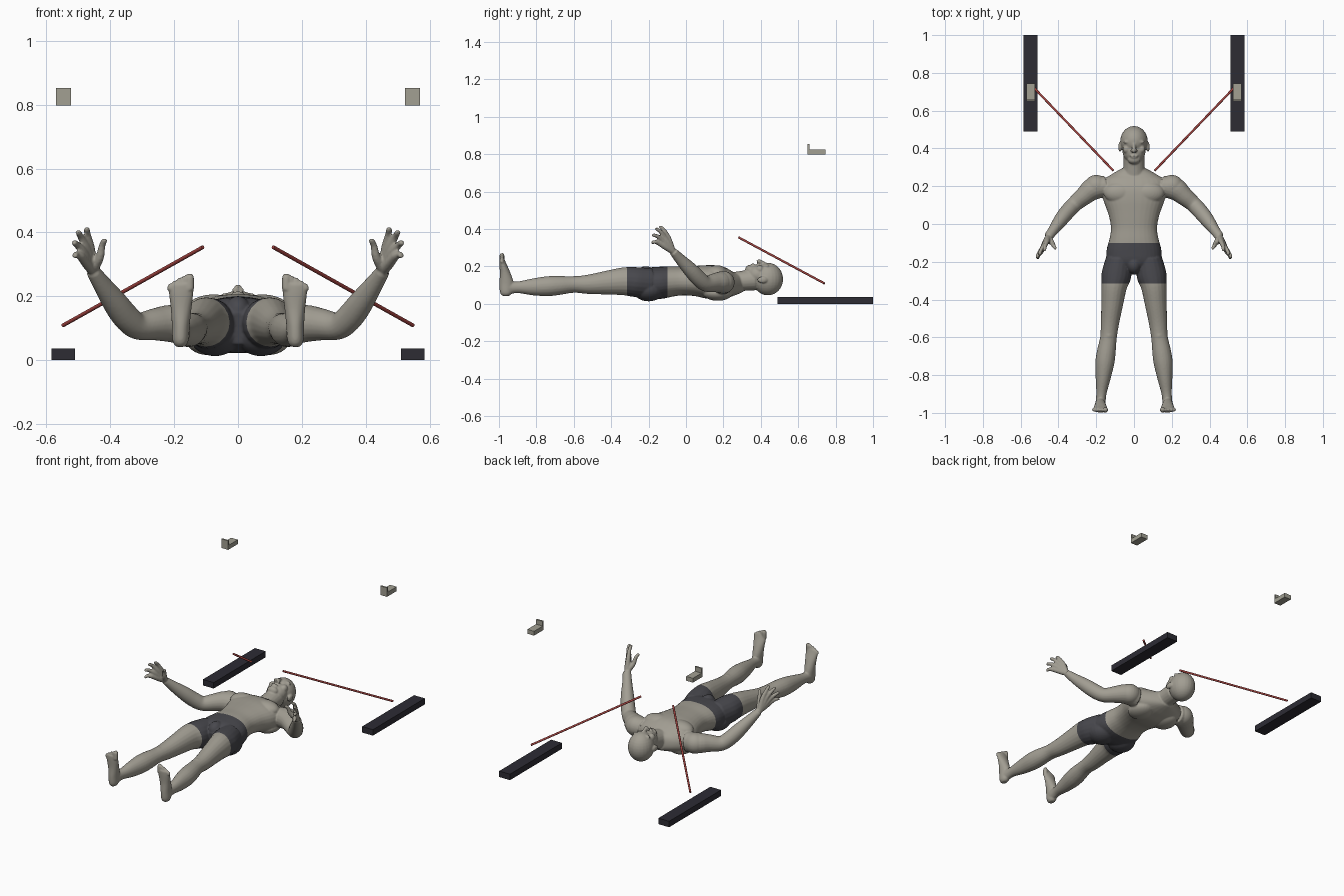
import bpy, bmesh, math
from mathutils import Vector, Matrix

cube = bpy.data.objects.get("Cube")
if cube:
    bpy.data.objects.remove(cube, do_unlink=True)


def material(name, r, g, b):
    mat = bpy.data.materials.new(name)
    mat.use_nodes = True
    mat.diffuse_color = (r, g, b, 1)
    node = next(n for n in mat.node_tree.nodes if n.type == 'BSDF_PRINCIPLED')
    node.inputs["Base Color"].default_value = (r, g, b, 1)
    node.inputs["Roughness"].default_value = 0.7
    return mat


SKIN = material("warm grey skin", 0.36, 0.34, 0.29)
SHORTS = material("charcoal cloth", 0.065, 0.065, 0.075)
BLOCK = material("dark block", 0.026, 0.025, 0.034)
RED = material("red rod", 0.35, 0.055, 0.05)
PALE = material("pale grey bracket", 0.36, 0.35, 0.29)


def add_object(name, bm, *mats):
    mesh = bpy.data.meshes.new(name)
    bm.to_mesh(mesh)
    bm.free()
    for mat in mats:
        mesh.materials.append(mat)
    obj = bpy.data.objects.new(name, mesh)
    bpy.context.collection.objects.link(obj)
    return obj


def spline(a, b, c, d, t):
    return 0.5 * (2*b + (c - a)*t + (2*a - 5*b + 4*c - d)*t*t + (3*b - a - 3*c + d)*t**3)


def loft(bm, stations, ref=(0, 0, 1), steps=4, sides=20, power=1.0):
    """Smooth closed tube through (x, y, z, side radius, up radius)."""
    ref = Vector(ref)
    pts = [Vector(s) for s in stations]
    ext = [pts[0]] + pts + [pts[-1]]
    path = [spline(*ext[i:i + 4], k / steps) for i in range(len(pts) - 1) for k in range(steps)]
    path.append(pts[-1])
    rings = []
    for i, p in enumerate(path):
        ahead, back = path[min(i + 1, len(path) - 1)], path[max(i - 1, 0)]
        tangent = (Vector(ahead[:3]) - Vector(back[:3])).normalized()
        side = tangent.cross(ref).normalized()
        up = side.cross(tangent)
        ring = []
        for k in range(sides):
            a = math.tau * k / sides
            c, s = math.cos(a), math.sin(a)
            c = math.copysign(abs(c)**power, c)
            s = math.copysign(abs(s)**power, s)
            ring.append(bm.verts.new(Vector(p[:3]) + side*c*p[3] + up*s*p[4]))
        rings.append(ring)
    for lo, hi in zip(rings, rings[1:]):
        for k in range(sides):
            n = (k + 1) % sides
            bm.faces.new((lo[k], lo[n], hi[n], hi[k]))
    bm.faces.new(rings[0][::-1])
    bm.faces.new(rings[-1])


def blob(bm, centre, radii):
    m = Matrix.Translation(centre) @ Matrix.Diagonal((*radii, 1))
    bmesh.ops.create_uvsphere(bm, u_segments=24, v_segments=16, radius=1, matrix=m)


body = bmesh.new()

# Left leg
loft(body, [(.08, -.19, .11, .07, .08), (.093, -.27, .116, .079, .08),
            (.105, -.33, .12, .068, .075), (.115, -.42, .113, .058, .064),
            (.127, -.52, .104, .049, .052), (.135, -.6, .103, .044, .044),
            (.147, -.68, .098, .05, .051), (.155, -.74, .094, .05, .053),
            (.164, -.82, .09, .039, .045), (.173, -.9, .088, .027, .031),
            (.177, -.95, .085, .027, .035)])
blob(body, (.133, -.59, .125), (.027, .035, .024))

# Left foot, sole towards the front, with toes pointing up
loft(body, [(.18, -.962, .042, .014, .018), (.18, -.962, .06, .025, .033),
            (.179, -.96, .11, .028, .038), (.178, -.968, .165, .033, .028),
            (.178, -.98, .215, .039, .018), (.178, -.985, .24, .037, .013)],
     ref=(0, 1, 0))
for i in range(5):
    x, tip, r = .151 + .0155*i, .27 - .004*i - .001*i*i, .0135 if i == 0 else .0095
    loft(body, [(x, -.985, .22, r, r), (x, -.984, tip - .012, r, r),
                (x, -.986, tip, r*.6, r*.6)], ref=(0, 1, 0), sides=12)

# Left arm
loft(body, [(.15, .2, .11, .055, .06), (.215, .187, .115, .06, .058),
            (.262, .15, .112, .05, .05), (.315, .105, .107, .042, .042),
            (.35, .068, .135, .041, .043), (.385, .025, .18, .038, .04),
            (.425, -.03, .237, .028, .03), (.453, -.067, .278, .024, .021)])
blob(body, (.2, .2, .115), (.064, .06, .06))

# Left hand: each finger runs from the wrist over its knuckle to the tip
wrist = Vector((.455, -.07, .28))
fingers = [((.462, -.095, .355), (.474, -.14, .416)),
           ((.476, -.113, .354), (.502, -.162, .405)),
           ((.487, -.131, .343), (.515, -.18, .37)),
           ((.492, -.146, .325), (.512, -.184, .328)),
           ((.432, -.103, .325), (.416, -.13, .38))]
for knuckle, tip in fingers:
    knuckle, tip = Vector(knuckle), Vector(tip)
    mid = knuckle.lerp(tip, .55) + Vector((.002, .003, .004))
    loft(body, [(*wrist, .016, .016), (*wrist.lerp(knuckle, .5), .016, .016),
                (*knuckle, .0135, .0135), (*mid, .0105, .0105),
                (*knuckle.lerp(tip, .92), .009, .009), (*tip, .005, .005)],
         ref=(1, 0, 0), sides=12)

# Left half muscles and face: chest, shoulder blade, seat, brow, cheek, ear, eye
for centre, radii in [((.075, .165, .163), (.085, .058, .043)),
                      ((.09, .17, .058), (.07, .08, .042)),
                      ((.072, -.2, .077), (.08, .085, .064)),
                      ((.031, .434, .199), (.026, .009, .013)),
                      ((.04, .395, .184), (.02, .022, .022)),
                      ((.026, .42, .192), (.013, .008, .012)),
                      ((.011, .386, .22), (.008, .008, .008)),
                      ((.074, .408, .128), (.009, .027, .018))]:
    blob(body, centre, radii)

# Mirror the left half to the right
copy = bmesh.ops.duplicate(body, geom=body.verts[:] + body.edges[:] + body.faces[:])["geom"]
for v in copy:
    if isinstance(v, bmesh.types.BMVert):
        v.co.x *= -1
bmesh.ops.reverse_faces(body, faces=[f for f in copy if isinstance(f, bmesh.types.BMFace)])

# Torso and neck
loft(body, [(0, -.26, .1, .05, .05), (0, -.2, .108, .135, .082), (0, -.14, .112, .145, .086),
            (0, -.08, .119, .13, .081), (0, -.02, .122, .122, .077), (0, .05, .122, .135, .081),
            (0, .12, .117, .16, .09), (0, .18, .112, .172, .09), (0, .23, .107, .165, .074),
            (0, .262, .107, .12, .06), (0, .295, .112, .06, .05)], power=.88, sides=32)
loft(body, [(0, .24, .112, .066, .055), (0, .3, .122, .056, .054), (0, .37, .13, .056, .058)])
blob(body, (0, -.215, .155), (.04, .05, .046))

# Head: skull, face, chin, lips and nose
blob(body, (0, .438, .132), (.073, .081, .087))
blob(body, (0, .385, .155), (.061, .062, .055))
blob(body, (0, .34, .182), (.034, .023, .026))
blob(body, (0, .361, .205), (.022, .006, .012))
blob(body, (0, .353, .203), (.019, .006, .012))
loft(body, [(0, .435, .202, .009, .012), (0, .41, .217, .009, .012),
            (0, .39, .225, .012, .013), (0, .38, .222, .007, .008)])
bmesh.ops.recalc_face_normals(body, faces=body.faces)

# Fuse the parts into one smooth skin
figure = add_object("figure", body, SKIN, SHORTS)
fuse = figure.modifiers.new("fuse", 'REMESH')
fuse.mode = 'VOXEL'
fuse.voxel_size = .0045
soften = figure.modifiers.new("soften", 'SMOOTH')
soften.factor = .5
soften.iterations = 4
graph = bpy.context.evaluated_depsgraph_get()
skin = bmesh.new()
skin.from_mesh(figure.evaluated_get(graph).to_mesh())
figure.modifiers.clear()

# Cut clean waist and hem lines, then colour the shorts between them
WAIST, HEM = -.1, -.315
for y in (WAIST, HEM):
    bmesh.ops.bisect_plane(skin, geom=skin.verts[:] + skin.edges[:] + skin.faces[:],
                           plane_co=(0, y, 0), plane_no=(0, 1, 0))
for f in skin.faces:
    c = f.calc_center_median()
    f.material_index = int(HEM < c.y < WAIST and abs(c.x) < .3)
    f.smooth = True
skin.to_mesh(figure.data)
skin.free()


def box(bm, lo, hi):
    lo, hi = Vector(lo), Vector(hi)
    m = Matrix.Translation((lo + hi) / 2) @ Matrix.Diagonal((*(hi - lo), 1))
    bmesh.ops.create_cube(bm, size=1, matrix=m)


# Floor blocks, raised brackets and sloping rods on both sides
for s, side in ((1, "left"), (-1, "right")):
    def at(x, y, z):
        return Vector((s * x, y, z))

    bm = bmesh.new()
    box(bm, (s*.547 - .037, .49, 0), (s*.547 + .037, 1, .037))
    add_object(side + "_floor_block", bm, BLOCK)

    bm = bmesh.new()
    box(bm, (s*.546 - .023, .65, .797), (s*.546 + .023, .745, .824))
    box(bm, (s*.546 - .023, .65, .824), (s*.546 + .023, .66, .853))
    add_object(side + "_bracket", bm, PALE)

    bm = bmesh.new()
    start, end = at(.11, .283, .354), at(.548, .74, .109)
    loft(bm, [(*start, .006, .006), (*end, .006, .006)], steps=1, sides=12)
    bmesh.ops.recalc_face_normals(bm, faces=bm.faces)
    rod = add_object(side + "_rod", bm, RED)
    for p in rod.data.polygons:
        p.use_smooth = len(p.vertices) == 4
